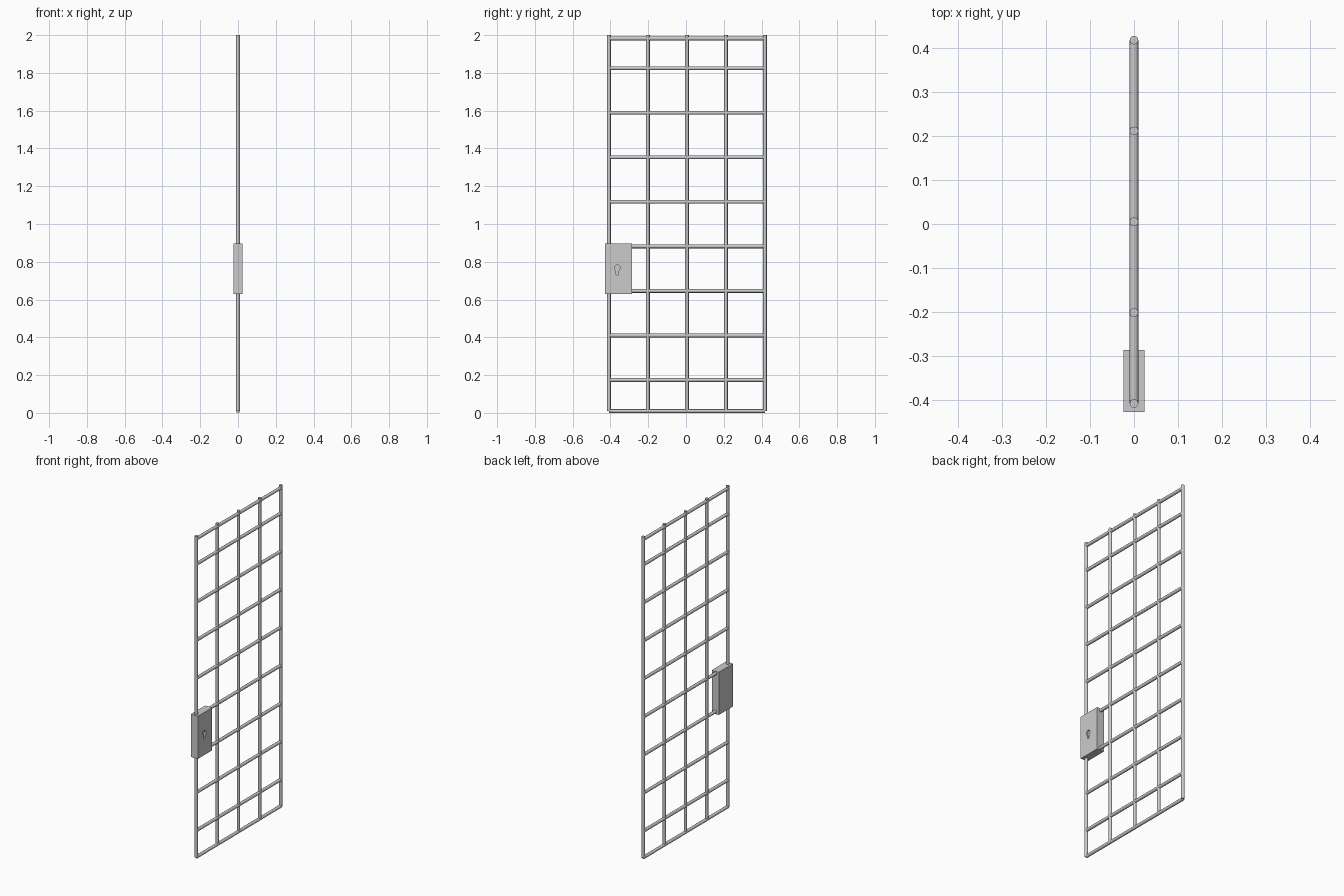
import bpy, bmesh, math
from mathutils import Vector

if "Cube" in bpy.data.objects:
    bpy.data.objects.remove(bpy.data.objects["Cube"])

R = 0.0098                      # bar radius
Y0, Y1 = -0.408, 0.418          # outer upright axes


def bar(name, start, end):
    a, b = Vector(start), Vector(end)
    d = b - a
    bpy.ops.mesh.primitive_cylinder_add(vertices=16, radius=R, depth=d.length,
                                        location=(a + b) / 2,
                                        rotation=d.to_track_quat('Z', 'Y').to_euler())
    ob = bpy.context.object
    ob.name = name
    bpy.ops.object.shade_smooth_by_angle()
    return ob


# Upright bars
for i in range(5):
    y = Y0 + (Y1 - Y0) * i / 4
    bar(f"upright_bar_{i + 1}", (0, y, R), (0, y, 2.0))

# Cross bars: bottom rail, evenly spaced middle bars, top rail
heights = [R] + [0.174 + 0.2358 * k for k in range(8)] + [1.982]
for i, z in enumerate(heights):
    bar(f"cross_bar_{i + 1}", (0, Y0, z), (0, Y1, z))

# Lock box
bpy.ops.mesh.primitive_cube_add(size=1, location=(0, -0.357, 0.763))
lock = bpy.context.object
lock.name = "lock_box"
lock.scale = (0.048, 0.141, 0.265)
bpy.ops.object.transform_apply(location=True, rotation=False, scale=True)

# Keyhole profile: round head tapering into a narrow rounded slot
cy, cz = -0.364, 0.768
profile = [(0.015 * math.cos(t), 0.015 * math.sin(t))
           for t in (math.radians(-50 + 280 * i / 18) for i in range(19))]
profile += [(-0.006, -0.022), (-0.006, -0.034), (-0.003, -0.038),
            (0.003, -0.038), (0.006, -0.034), (0.006, -0.022)]
bm = bmesh.new()
face = bm.faces.new([bm.verts.new((0.014, cy + u, cz + v)) for u, v in profile])
out = bmesh.ops.extrude_face_region(bm, geom=[face])
bmesh.ops.translate(bm, vec=(0.03, 0, 0),
                    verts=[g for g in out["geom"] if isinstance(g, bmesh.types.BMVert)])
bmesh.ops.recalc_face_normals(bm, faces=bm.faces)
mesh = bpy.data.meshes.new("keyhole_cutter")
bm.to_mesh(mesh)
bm.free()
cutter = bpy.data.objects.new("keyhole_cutter", mesh)
bpy.context.collection.objects.link(cutter)

# Sink the keyhole into the lock face
mod = lock.modifiers.new("keyhole", 'BOOLEAN')
mod.operation = 'DIFFERENCE'
mod.solver = 'EXACT'
mod.object = cutter
bpy.context.view_layer.objects.active = lock
bpy.ops.object.modifier_apply(modifier=mod.name)
bpy.data.objects.remove(cutter)
